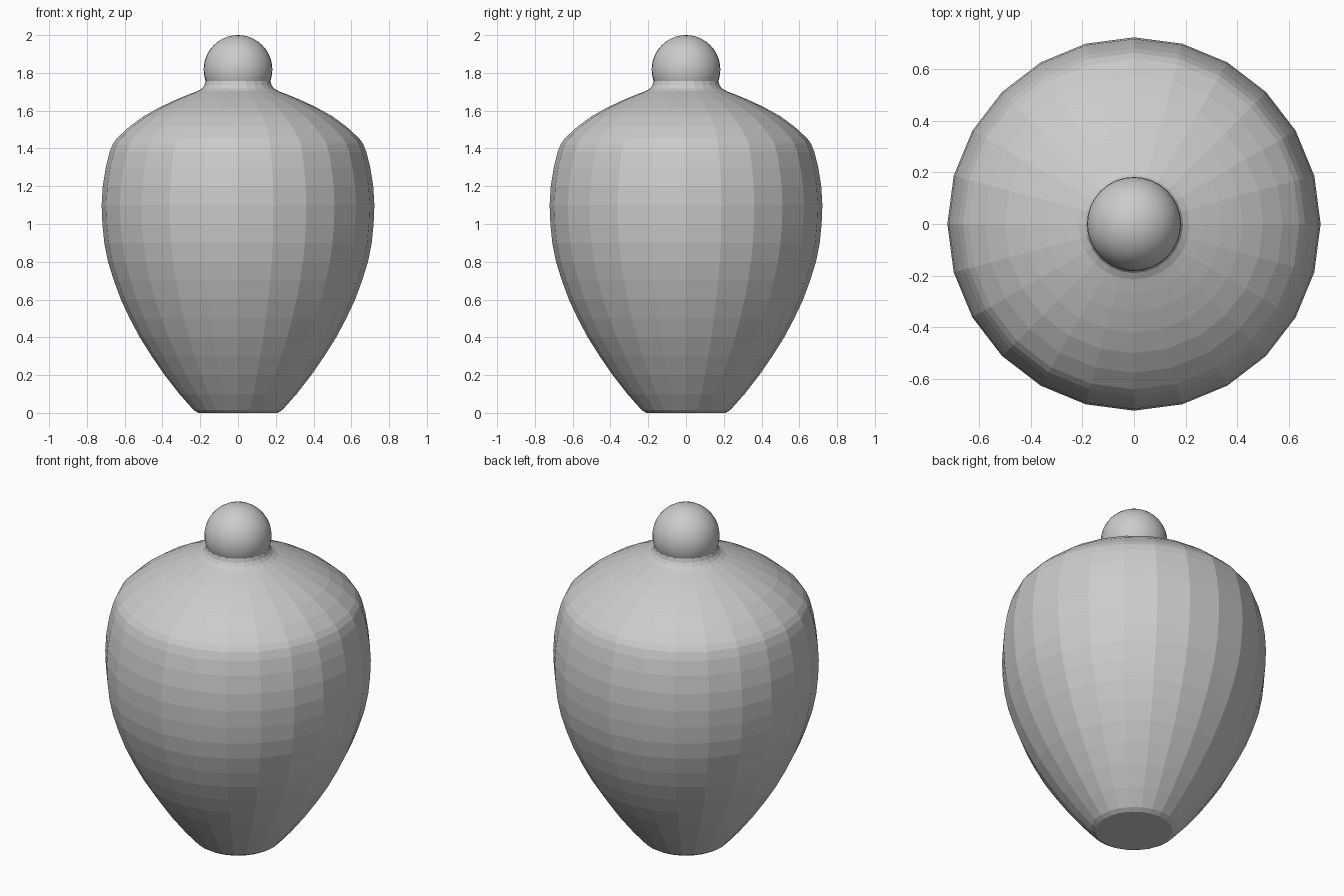
import bpy, bmesh
from math import cos, sin, pi

if "Cube" in bpy.data.objects:
    bpy.data.objects.remove(bpy.data.objects["Cube"])


def lathe(name, profile, sides=24, cap_bottom=False):
    """Revolve (radius, height) points into a faceted shell."""
    bm = bmesh.new()
    rings = [[bm.verts.new((r * cos(2 * pi * i / sides), r * sin(2 * pi * i / sides), z))
              for i in range(sides)] for r, z in profile]
    for a, b in zip(rings, rings[1:]):
        for i in range(sides):
            j = (i + 1) % sides
            bm.faces.new((a[i], a[j], b[j], b[i]))
    if cap_bottom:
        bm.faces.new(rings[0][::-1])
    mesh = bpy.data.meshes.new(name)
    bm.to_mesh(mesh)
    bm.free()
    obj = bpy.data.objects.new(name, mesh)
    bpy.context.collection.objects.link(obj)
    return obj


# Faceted jar body, from the flat foot up to the shoulder crease
lathe("jar_body", [
    (0.21, 0.0), (0.235, 0.015), (0.31, 0.10), (0.388, 0.20), (0.457, 0.30),
    (0.52, 0.40), (0.573, 0.50), (0.62, 0.60), (0.657, 0.70), (0.688, 0.80),
    (0.708, 0.90), (0.718, 1.0), (0.722, 1.10), (0.716, 1.20), (0.70, 1.30),
    (0.68, 1.38), (0.662, 1.425)], cap_bottom=True)

# Domed lid rising to the short neck
lathe("lid", [
    (0.662, 1.425), (0.64, 1.455), (0.575, 1.515), (0.50, 1.57), (0.42, 1.615),
    (0.34, 1.653), (0.27, 1.682), (0.215, 1.703), (0.19, 1.718), (0.178, 1.735),
    (0.172, 1.757)])

# Round knob
bpy.ops.mesh.primitive_uv_sphere_add(segments=32, ring_count=20, radius=0.182,
                                     location=(0, 0, 1.818))
knob = bpy.context.object
knob.name = "knob"
bpy.ops.object.shade_smooth_by_angle()
